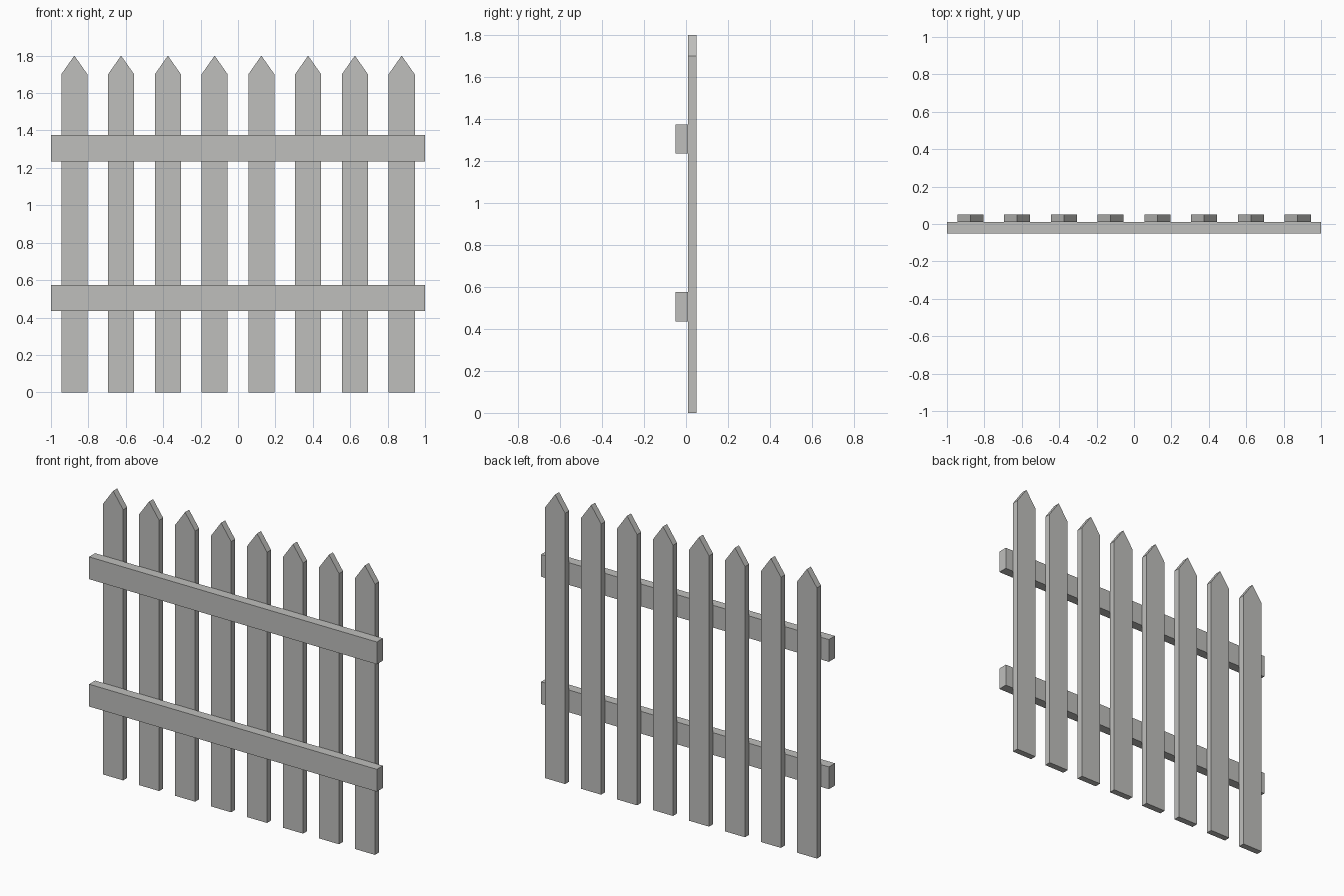
import bpy
import bmesh

cube = bpy.data.objects.get("Cube")
if cube:
    bpy.data.objects.remove(cube, do_unlink=True)

COLOUR = (0.52, 0.52, 0.505, 1.0)
wood = bpy.data.materials.new("weathered_grey_wood")
wood.use_nodes = True
wood.diffuse_color = COLOUR
bsdf = next(n for n in wood.node_tree.nodes if n.type == "BSDF_PRINCIPLED")
bsdf.inputs["Base Color"].default_value = COLOUR
bsdf.inputs["Roughness"].default_value = 0.8


def board(name, outline, y_front, y_back, x=0.0):
    """Extrude an x-z outline from y_front to y_back."""
    bm = bmesh.new()
    face = bm.faces.new([bm.verts.new((px, y_front, pz)) for px, pz in outline])
    ext = bmesh.ops.extrude_face_region(bm, geom=[face])
    moved = [v for v in ext["geom"] if isinstance(v, bmesh.types.BMVert)]
    bmesh.ops.translate(bm, verts=moved, vec=(0, y_back - y_front, 0))
    bmesh.ops.recalc_face_normals(bm, faces=bm.faces)
    mesh = bpy.data.meshes.new(name)
    bm.to_mesh(mesh)
    bm.free()
    mesh.materials.append(wood)
    obj = bpy.data.objects.new(name, mesh)
    obj.location.x = x
    bpy.context.collection.objects.link(obj)
    return obj


# Pointed pickets, evenly spaced
HALF = 0.07
picket = [(-HALF, 0), (HALF, 0), (HALF, 1.7), (0, 1.8), (-HALF, 1.7)]
for i in range(8):
    board(f"picket_{i + 1}", picket, 0.01, 0.05, x=(i - 3.5) * 0.25)

# Horizontal rails across the front of the pickets
for name, z in (("lower_rail", 0.505), ("upper_rail", 1.305)):
    rail = [(-1, z - HALF), (1, z - HALF), (1, z + HALF), (-1, z + HALF)]
    board(name, rail, -0.05, 0.01)
